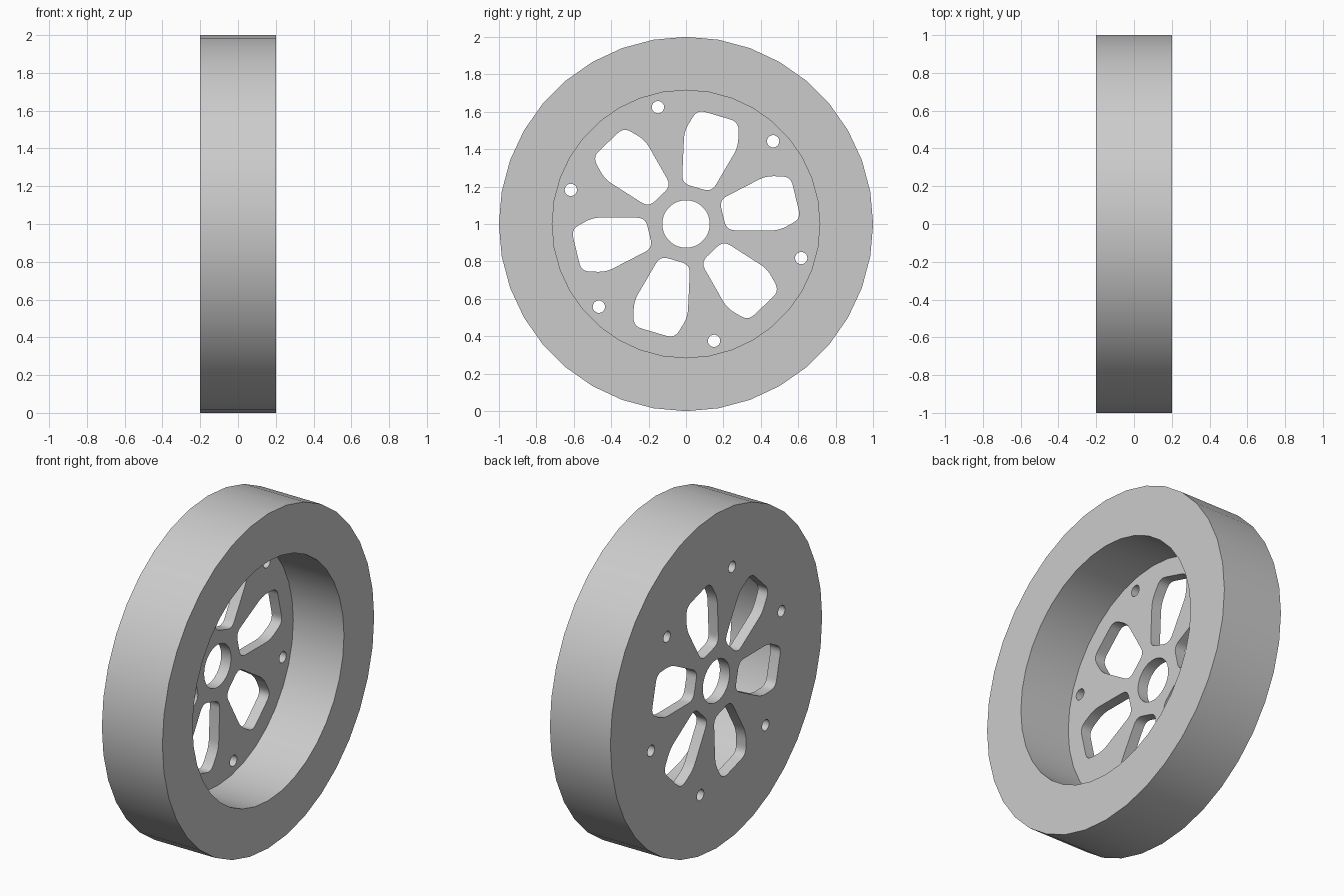
import bpy
import bmesh
from math import cos, sin, radians, pi
from mathutils import Matrix, Vector

cube = bpy.data.objects.get("Cube")
if cube:
    bpy.data.objects.remove(cube, do_unlink=True)

grey = bpy.data.materials.new("plain grey")
grey.use_nodes = True
grey.diffuse_color = (0.6, 0.6, 0.6, 1)
grey.node_tree.nodes["Principled BSDF"].inputs["Base Color"].default_value = (0.6, 0.6, 0.6, 1)

# Local drawing plane (u, v, depth) -> world (y, z, x), with the axle at z = 1
TO_WORLD = Matrix(((0, 0, 1, 0), (1, 0, 0, 0), (0, 1, 0, 1), (0, 0, 0, 1)))


def circle(radius, sides, centre=(0, 0)):
    return [Vector((centre[0] + radius * cos(2 * pi * i / sides),
                    centre[1] + radius * sin(2 * pi * i / sides))) for i in range(sides)]


def rounded(corners, size, steps=5):
    """Replace each corner by a short quadratic curve."""
    out = []
    for i, p in enumerate(corners):
        a = p + (corners[i - 1] - p).normalized() * size
        b = p + (corners[(i + 1) % len(corners)] - p).normalized() * size
        for s in range(steps + 1):
            t = s / steps
            out.append(a * (1 - t) ** 2 + p * 2 * t * (1 - t) + b * t ** 2)
    return out


def rotated(points, angle):
    turn = Matrix.Rotation(angle, 2)
    return [turn @ p for p in points]


def plate(name, loops, x0, x1):
    """Extrude an outline with holes along the axle from x0 to x1."""
    curve = bpy.data.curves.new(name, 'CURVE')
    curve.dimensions = '2D'
    curve.fill_mode = 'BOTH'
    curve.extrude = (x1 - x0) / 2
    for loop in loops:
        spline = curve.splines.new('POLY')
        spline.points.add(len(loop) - 1)
        for point, p in zip(spline.points, loop):
            point.co = (p.x, p.y, 0, 1)
        spline.use_cyclic_u = True
    obj = bpy.data.objects.new(name, curve)
    bpy.context.collection.objects.link(obj)
    bpy.ops.object.select_all(action='DESELECT')
    obj.select_set(True)
    bpy.context.view_layer.objects.active = obj
    bpy.ops.object.convert(target='MESH')
    obj = bpy.context.object
    mesh = obj.data
    bm = bmesh.new()
    bm.from_mesh(mesh)
    bmesh.ops.remove_doubles(bm, verts=bm.verts, dist=1e-5)
    bmesh.ops.transform(bm, verts=bm.verts,
                        matrix=Matrix.Translation(((x0 + x1) / 2, 0, 0)) @ TO_WORLD)
    bmesh.ops.recalc_face_normals(bm, faces=bm.faces)
    bm.to_mesh(mesh)
    bm.free()
    mesh.materials.clear()
    mesh.materials.append(grey)
    bpy.ops.object.shade_smooth_by_angle(angle=radians(30))
    return obj


SIDES = 36
HALF_WIDTH = 0.2
WEB_FACE = -0.135
SEAM = 0.755

# Tyre and the barrel of the rim inside it
plate("tyre", [circle(1, SIDES), circle(SEAM, SIDES)], -HALF_WIDTH, HALF_WIDTH)
plate("rim_barrel", [circle(SEAM, SIDES), circle(0.715, SIDES)], WEB_FACE, HALF_WIDTH)

# Web with axle bore, six pockets and six bolt holes
half = [Vector((0.203, -0.083)), Vector((0.475, -0.15)), Vector((0.603, -0.115))]
pocket = rounded(half + [Vector((p.x, -p.y)) for p in reversed(half)], 0.045)
holes = [circle(0.127, SIDES)]
for k in range(6):
    holes.append(rotated(pocket, radians(13.5 + 60 * k)))
    holes.append(rotated(circle(0.033, 20, (0.642, 0)), radians(43.5 + 60 * k)))
plate("wheel_web", [circle(SEAM, SIDES)] + holes, -HALF_WIDTH, WEB_FACE)
